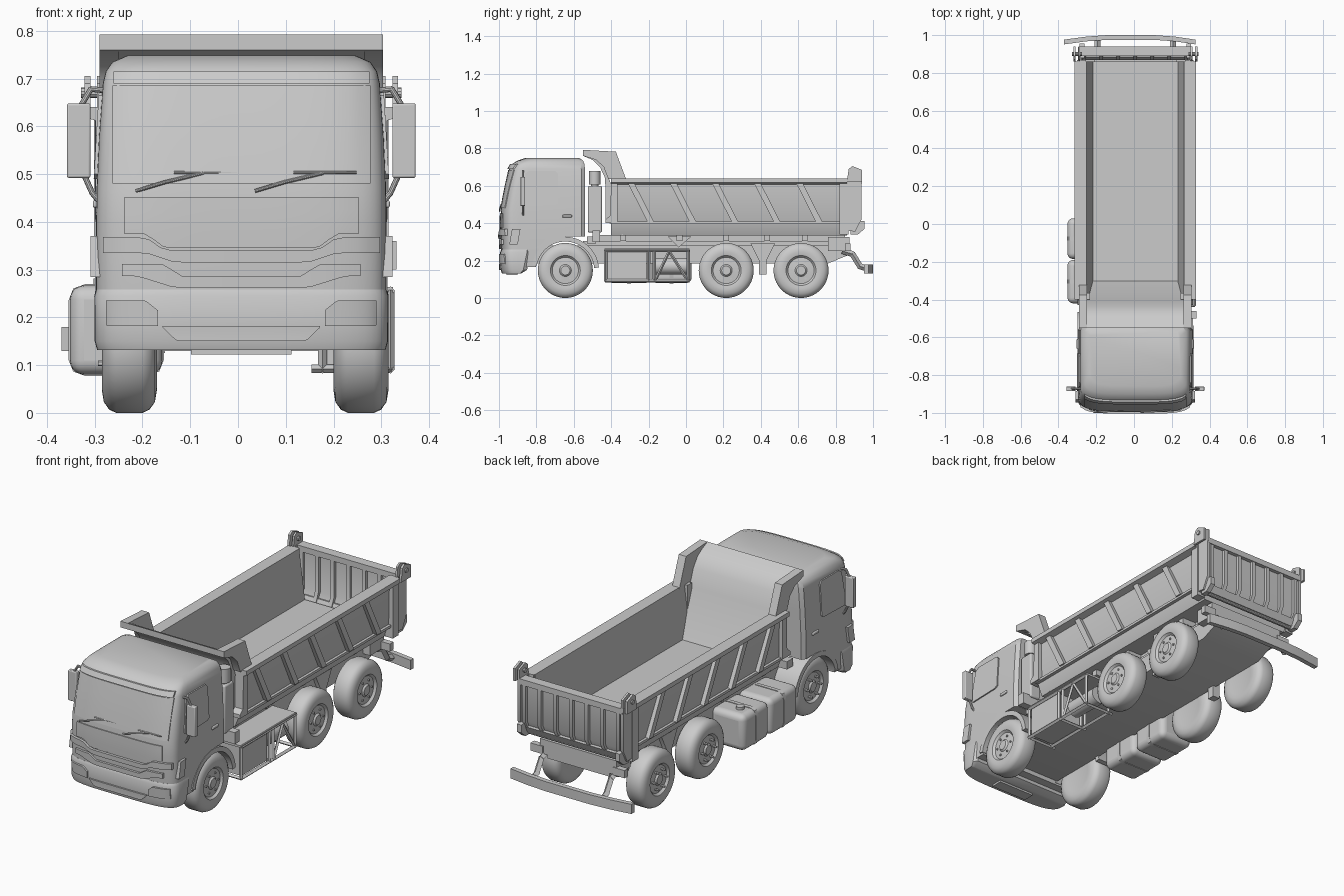
import bpy, bmesh
from math import sin, cos, pi, radians
from mathutils import Vector

if "Cube" in bpy.data.objects:
    bpy.data.objects.remove(bpy.data.objects["Cube"])

SHIFT = 0.007  # the truck sits slightly off centre


def finish(name, bm, mirror=False):
    bmesh.ops.remove_doubles(bm, verts=bm.verts, dist=1e-5)
    bmesh.ops.recalc_face_normals(bm, faces=bm.faces)
    me = bpy.data.meshes.new(name)
    bm.to_mesh(me)
    bm.free()
    ob = bpy.data.objects.new(name, me)
    bpy.context.collection.objects.link(ob)
    ob.location.x = SHIFT
    if mirror:
        ob.modifiers.new("mirror", 'MIRROR').use_mirror_merge = False
    return ob


def rings(name, loops, mirror=False, cap=True, wrap=False):
    """Join equal-length closed loops of points into a skin."""
    bm = bmesh.new()
    vs = [[bm.verts.new(p) for p in lp] for lp in loops]
    n = len(loops[0])
    pairs = list(zip(vs, vs[1:])) + ([(vs[-1], vs[0])] if wrap else [])
    for a, b in pairs:
        for i in range(n if cap else n - 1):
            bm.faces.new((a[i], a[(i + 1) % n], b[(i + 1) % n], b[i]))
    if cap:
        bm.faces.new(vs[0])
        bm.faces.new(vs[-1])
    return finish(name, bm, mirror)


def prism(name, pts, axis, a, b, mirror=False):
    put = (lambda p, t: (t, p[0], p[1])) if axis == 'x' else (lambda p, t: (p[0], t, p[1]))
    return rings(name, [[put(p, t) for p in pts] for t in (a, b)], mirror)


def box(name, x0, x1, y0, y1, z0, z1, mirror=False, bevel=0, seg=3):
    ob = prism(name, [(y0, z0), (y1, z0), (y1, z1), (y0, z1)], 'x', x0, x1, mirror)
    if bevel:
        m = ob.modifiers.new("bevel", 'BEVEL')
        m.width, m.segments = bevel, seg
    return ob


def rod(name, pts, r, mirror=False, n=10):
    """Round bar (n=4 gives square bar) along a polyline."""
    bm = bmesh.new()
    for p, q in zip(pts, pts[1:]):
        p, q = Vector(p), Vector(q)
        m = (q - p).to_track_quat('Z', 'Y').to_matrix().to_4x4()
        m.translation = (p + q) / 2
        bmesh.ops.create_cone(bm, cap_ends=True, segments=n, radius1=r, radius2=r,
                              depth=(q - p).length + r * 0.6, matrix=m)
    return finish(name, bm, mirror)


# Cab: plan outlines (z, half width, front y, back y) stacked upward
CAB = [(.165, .298, -.982, -.55), (.26, .304, -.988, -.54), (.40, .304, -.992, -.54),
       (.47, .303, -.990, -.54), (.58, .298, -.970, -.54), (.69, .290, -.945, -.54),
       (.715, .284, -.932, -.543), (.735, .270, -.90, -.55), (.748, .24, -.86, -.57)]
DEPTH = .10


def outline(z, hw, yf, yb):
    pts = []
    for i in range(29):
        c, s = cos(pi * i / 28), abs(sin(pi * i / 28))
        pts.append(((1 if c > 0 else -1) * hw * abs(c) ** .5, yf + DEPTH * (1 - s ** .5), z))
    return pts + [(-hw, yb - .02, z), (-hw + .015, yb, z), (hw - .015, yb, z), (hw, yb - .02, z)]


def section(z):
    for a, b in zip(CAB, CAB[1:]):
        if z <= b[0]:
            t = max(0, (z - a[0]) / (b[0] - a[0]))
            return a[1] + t * (b[1] - a[1]), a[2] + t * (b[2] - a[2])
    return CAB[-1][1:3]


def cab_y(x, z):
    hw, yf = section(z)
    return yf + DEPTH * (1 - max(0, 1 - (abs(x) / hw) ** 4) ** .25)


def skin(name, x0, x1, lo, hi, out, mirror=False):
    """Panel that follows the cab front between two height curves."""
    loops = []
    for i in range(25):
        x = x0 + (x1 - x0) * i / 24
        zs = [lo(x) + (hi(x) - lo(x)) * k / 3 for k in range(4)]
        loops.append([(x, cab_y(x, z) - out, z) for z in zs] +
                     [(x, cab_y(x, z) + .01, z) for z in reversed(zs)])
    return rings(name, loops, mirror)


def arc(cy, cz, r, a0, a1, n=20):
    return [(cy + r * cos(radians(a0 + (a1 - a0) * i / n)),
             cz + r * sin(radians(a0 + (a1 - a0) * i / n))) for i in range(n + 1)]


WY, R = -.645, .147
cab = rings("cab", [outline(*s) for s in CAB])
for cutter in (prism("arch_cutter", arc(WY, R, .158, 0, 351, 39), 'x', -.5, .5),
               box("rear_cutter", -.5, .5, WY, -.4, .1, .328)):
    mod = cab.modifiers.new("cut", 'BOOLEAN')
    mod.operation, mod.object, mod.solver = 'DIFFERENCE', cutter, 'EXACT'
    bpy.context.view_layer.objects.active = cab
    bpy.ops.object.modifier_apply(modifier=mod.name)
    bpy.data.objects.remove(cutter)
prism("front_fender", arc(WY, R, .155, 5, 170) + arc(WY, R, .180, 170, 5), 'x', .17, .306, True)

# Cab front panels
ease = lambda x, a, b: min(1, max(0, (abs(x) - a) / (b - a)))
skin("windscreen", -.27, .27, lambda x: .48, lambda x: .685, .004)
skin("sun_visor", -.268, .268, lambda x: .69, lambda x: .715, .010)
skin("hood_panel", -.245, .245, lambda x: .345 + .03 * ease(x, .16, .2), lambda x: .452, .005)
skin("grille_bar_upper", -.29, .29, lambda x: .315 + .02 * ease(x, .14, .2),
     lambda x: .34 + .028 * ease(x, .16, .2), .014)
skin("grille_bar_lower", -.25, .25, lambda x: .262 + .025 * ease(x, .14, .22),
     lambda x: .287 + .025 * ease(x, .13, .16), .012)
rings("bumper", [outline(*s) for s in [(.132, .302, -.985, -.88), (.15, .307, -.991, -.85),
      (.245, .308, -.994, -.83), (.258, .304, -.988, -.83)]])
skin("bumper_centre", -.165, .165, lambda x: .15 + .03 * ease(x, .135, .166), lambda x: .182, .017)
skin("headlight", .175, .283, lambda x: .182, lambda x: .235 - .02 * ease(x, .20, .175), .018, True)
prism("corner_light", [(-.945, .285), (-.90, .285), (-.885, .37), (-.93, .37)], 'x', .285, .316, True)
box("tow_bar", -.105, .105, -.96, -.90, .122, .14)
for i, x in enumerate((-.22, .03)):
    rod(f"wiper_{i}", [(x, -.996, .465), (x + .06, -.994, .483), (x + .14, -.986, .502)], .004)
    rod(f"wiper_blade_{i}", [(x + .08, -.987, .503), (x + .21, -.985, .503)], .003)

# Cab sides: window, handle, mirrors
win = [(-.885, .50), (-.86, .665), (-.84, .68), (-.70, .68), (-.685, .665), (-.685, .505), (-.70, .495), (-.87, .49)]
rings("side_window", [[(section(z)[0] + o, y, z) for y, z in win] for o in (-.01, .007)], True)
box("door_handle", .297, .311, -.66, -.61, .43, .445, True, .004)
box("mirror", .316, .365, -.885, -.86, .492, .648, True, .004)
rod("mirror_arm", [(.28, -.87, .675), (.315, -.872, .678), (.338, -.872, .64)], .006, True)
rod("mirror_arm_low", [(.295, -.87, .44), (.312, -.872, .46), (.33, -.872, .50)], .006, True)

# Chassis
prism("chassis_tray", [(-.86, .2), (-.8, .185), (.76, .185), (.87, .23), (.87, .28), (-.86, .28)], 'x', -.178, .178)
box("chassis_rail", .11, .16, -.55, .87, .27, .305, True)
box("bed_subframe", .09, .14, -.48, .85, .30, .338, True)
box("rear_crossbeam", -.22, .22, .76, .875, .25, .325)
for i, y in enumerate((-.35, -.05, .2, .42, .62)):
    box(f"bed_crossmember_{i}", -.22, .22, y, y + .03, .305, .338)
prism("bed_bracket", [(-.10, .33), (.03, .33), (-.04, .27)], 'x', .16, .19, True)
prism("suspension_bracket", [(.345, .29), (.475, .29), (.43, .20), (.43, .125), (.39, .125), (.39, .20)], 'x', .16, .20, True)
rod("rear_bumper_arm", [(.20, .84, .25), (.20, .89, .235), (.20, .93, .17), (.20, .975, .155)], .016, True, 4)
rings("rear_bumper", [[(x, 1.0 - d - t, z) for t, z in ((0, .13), (0, .18), (.025, .18), (.025, .13))]
      for x, d in ((-.377, .024), (-.26, .008), (-.15, .0), (.10, .0), (.21, .008), (.318, .024))])

# Wheels
def wheel(name, y, x0, x1):
    prof = [(x1 - .004, 0), (x1 - .004, .024), (x1 - .012, .032), (x1 - .015, .07), (x1 - .004, .08), (x1, .10),
            (x1 - .004, .124), (x1 - .015, .140), (x1 - .03, R), (x0 + .03, R), (x0 + .015, .140),
            (x0 + .004, .124), (x0, .10), (x0 + .004, .08), (x0 + .006, 0)]
    loops = [[(x, y + r * cos(a), R + r * sin(a)) for x, r in prof]
             for a in (2 * pi * k / 44 for k in range(44))]
    tyre = rings(name, loops, True, cap=False, wrap=True)
    tyre.location.x = .015
    for k in range(6):
        a = 2 * pi * k / 6
        cy, cz = y + .05 * cos(a), R + .05 * sin(a)
        rod(f"{name}_lug_{k}", [(x1 - .025, cy, cz), (x1 - .002, cy, cz)], .006, True, 6)


wheel("front_wheel", WY, .185, .300)
wheel("middle_wheel", .215, .185, .300)
wheel("rear_wheel", .615, .185, .300)

# Fuel tanks on the left
for i, (a, b) in enumerate(((-.42, -.19), (-.185, .03))):
    box(f"fuel_tank_{i}", -.359, -.165, a, b, .08, .267, bevel=.03, seg=5)
    y = (a + b) / 2
    pts = [(-.362 + .2 * u, .077 + .193 * v) for u, v in
           ((0, .18), (.05, .05), (.18, 0), (.82, 0), (.95, .05), (1, .18), (1, .82), (.95, .95), (.82, 1), (.18, 1), (.05, .95), (0, .82))]
    prism(f"tank_strap_{i}", pts, 'y', y - .01, y + .01)
rod("tank_cap", [(-.29, -.04, .26), (-.29, -.04, .275)], .02, n=16)

# Equipment frame on the right
for i, x in enumerate((.17, .312)):
    for k, z in enumerate((.092, .255)):
        rod(f"frame_beam_{i}_{k}", [(x, -.43, z), (x, .015, z)], .010, n=4)
    for k, y in enumerate((-.43, -.20, -.17, .012)):
        rod(f"frame_post_{i}_{k}", [(x, y, .092), (x, y, .255)], .009, n=4)
for k, y in enumerate((-.43, -.19, .012)):
    rod(f"frame_cross_{k}", [(.15, y, .092), (.312, y, .092)], .009, n=4)
rod("frame_brace", [(.312, -.165, .092), (.312, -.09, .25), (.312, .01, .092)], .008, n=4)
box("frame_top", .15, .318, -.435, .02, .253, .264)
box("battery_box", .165, .306, -.42, -.21, .10, .25)
rod("air_tank", [(.23, -.16, .17), (.23, .0, .17)], .045, n=20)

# Air intake behind the cab
box("intake_column", .225, .285, -.525, -.45, .35, .60, bevel=.008)
rod("intake_neck", [(.255, -.488, .59), (.255, -.488, .63)], .02, n=16)
rod("intake_cap", [(.255, -.488, .615), (.255, -.488, .67)], .03, n=20)
box("intake_support", .10, .325, -.50, -.46, .30, .36)
box("rear_cab_mount", -.25, .25, -.53, -.48, .29, .33)

# Tipper tub
half = [(.322, .64), (.322, .617), (.288, .607), (.284, .405), (.255, .335)]
inner = [(.225, .385), (.258, .64)]
flip = lambda pts: [(-x, z) for x, z in reversed(pts)]
prism("tipper_tub", half + flip(half) + flip(inner) + inner, 'y', -.40, .86)
for i in range(5):
    y = -.31 + i * .225
    prism(f"tub_rib_{i}", [(y, .612), (y + .035, .612), (y + .14, .405), (y + .105, .405)], 'x', .27, .306, True)
prism("tub_front_post", [(-.40, .64), (-.365, .64), (-.365, .40), (-.43, .40), (-.43, .42), (-.405, .44)], 'x', .24, .305, True)
box("tub_lower_rail", .27, .298, -.40, .85, .395, .408, True)
box("tub_rear_post", .262, .308, .82, .868, .34, .64, True)

# Front wall curving into the canopy over the cab
prism("canopy_wall", [(-.30, .38), (-.36, .5), (-.405, .62), (-.435, .70), (-.47, .748), (-.50, .768), (-.55, .792),
      (-.55, .76), (-.50, .738), (-.46, .70), (-.432, .64), (-.43, .42), (-.34, .337)], 'x', -.258, .258)
prism("canopy_cheek", [(-.55, .792), (-.375, .782), (-.32, .635), (-.415, .635), (-.44, .70), (-.48, .738), (-.55, .76)],
      'x', .255, .297, True)

# Upright tailgate, ribbed on both sides, tucked in at the bottom
panel = [(.878, .36), (.908, .42), (.908, .635), (.920, .635), (.920, .42), (.890, .36)]
rib = [(.868, .37), (.893, .425), (.893, .62), (.936, .62), (.936, .42), (.905, .365)]
prism("tailgate", panel, 'x', -.285, .285)
box("tailgate_top_rail", -.298, .298, .890, .940, .61, .64)
prism("tailgate_bottom_rail", [(.868, .36), (.885, .395), (.922, .39), (.905, .355)], 'x', -.298, .298)
for k in range(7):
    x = -.27 + k * .09
    prism(f"tailgate_rib_{k}", rib, 'x', x - .01, x + .01)
prism("tailgate_side", [(.862, .36), (.862, .64), (.938, .64), (.938, .42), (.905, .355)], 'x', .288, .304, True)
plate = [(.86, .62), (.87, .69), (.89, .705), (.94, .685), (.94, .62)]
prism("tailgate_hinge", plate, 'x', .292, .302, True)
prism("hinge_outer_plate", plate, 'x', .316, .328, True)
rod("hinge_pin", [(.285, .90, .67), (.332, .90, .67)], .011, True)
prism("tailgate_latch", [(.88, .42), (.955, .41), (.955, .37), (.92, .34), (.88, .34)], 'x', .27, .295, True)
rod("latch_bar", [(-.27, .89, .352), (.27, .89, .352)], .01)
box("tail_light", .20, .27, .85, .88, .25, .29, True)

# Smooth the rounded parts, keep hard edges
bpy.ops.object.select_all(action='SELECT')
bpy.ops.object.shade_smooth_by_angle(angle=radians(32))
